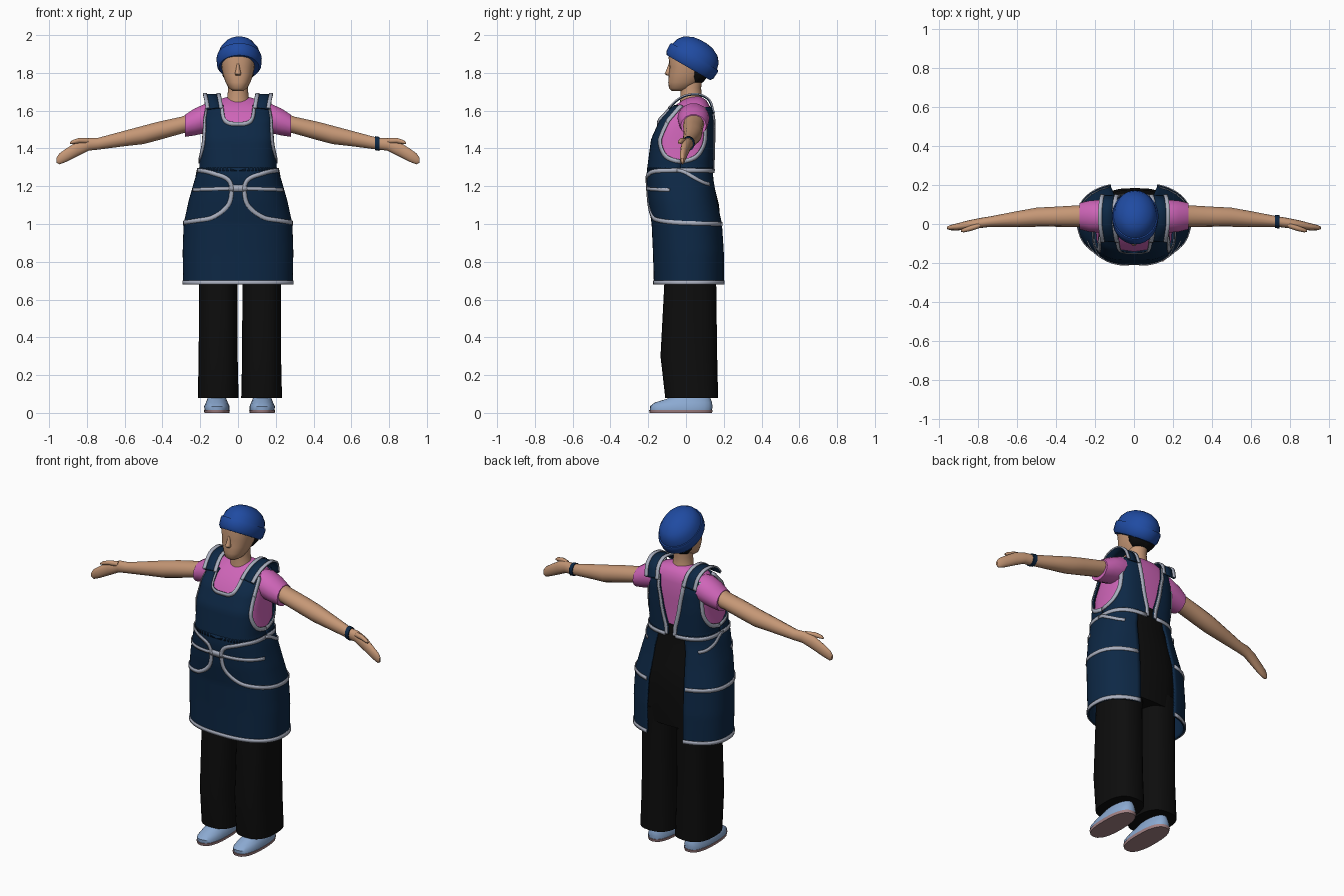
import bpy, bmesh, math
from mathutils import Vector, Matrix

cube = bpy.data.objects.get("Cube")
if cube:
    bpy.data.objects.remove(cube, do_unlink=True)


def material(name, r, g, b):
    m = bpy.data.materials.new(name)
    m.use_nodes = True
    m.diffuse_color = (r, g, b, 1)
    bsdf = m.node_tree.nodes["Principled BSDF"]
    bsdf.inputs["Base Color"].default_value = (r, g, b, 1)
    bsdf.inputs["Roughness"].default_value = 0.8
    return m


NAVY = material("navy_cloth", .004, .021, .06)
TRIM = material("pale_grey_trim", .40, .43, .52)
PINK = material("pink_cloth", .62, .13, .48)
SKIN = material("skin", .56, .31, .18)
BLUE = material("blue_hat", .014, .07, .36)
BLACK = material("black_cloth", .004, .004, .004)
SHOE = material("light_blue_shoe", .26, .40, .64)
SOLE = material("dusty_pink_sole", .38, .23, .24)


def build(name, rows, mat, closed=True, mirror=False, thick=0, shift=0):
    """Skin a grid of point rows; closed rows become capped tubes."""
    bm = bmesh.new()
    grid = [[bm.verts.new(p) for p in row] for row in rows]
    n = len(grid[0])
    for a, b in zip(grid, grid[1:]):
        for j in range(n if closed else n - 1):
            k = (j + 1) % n
            bm.faces.new((a[j], a[k], b[k], b[j]))
    if closed:
        bm.faces.new(grid[0])
        bm.faces.new(grid[-1])
        bmesh.ops.recalc_face_normals(bm, faces=bm.faces)
    me = bpy.data.meshes.new(name)
    bm.to_mesh(me)
    bm.free()
    me.materials.append(mat)
    ob = bpy.data.objects.new(name, me)
    bpy.context.collection.objects.link(ob)
    ob.location.x = shift
    if mirror:
        ob.modifiers.new("mirror", 'MIRROR')
    if thick:
        s = ob.modifiers.new("thickness", 'SOLIDIFY')
        s.thickness, s.offset = thick, -1
    bpy.ops.object.select_all(action='DESELECT')
    bpy.context.view_layer.objects.active = ob
    ob.select_set(True)
    bpy.ops.object.shade_smooth_by_angle(angle=math.radians(50))
    return ob


def power(v, n):
    return math.copysign(abs(v) ** (2 / n), v)


def section(t, z, w, front, back, n=2.3, cx=0):
    """Point on a rounded-box section; t = 0 front, 90 left side, 180 back."""
    t = math.radians(t)
    return Vector((cx + w * power(math.sin(t), n),
                   (front + back) / 2 - (back - front) / 2 * power(math.cos(t), n), z))


def column(name, table, mat, cx=0, count=24, **kw):
    rows = [[section(360 * i / count, *r, cx=cx) for i in range(count)] for r in table]
    return build(name, rows, mat, **kw)


def limb(name, table, mat, count=14, **kw):
    """Tube along x from rows of x, y, z, half depth, half height."""
    rows = [[(x, y + ry * math.cos(math.tau * i / count), z + rz * math.sin(math.tau * i / count))
             for i in range(count)] for x, y, z, ry, rz in table]
    return build(name, rows, mat, mirror=kw.pop("mirror", True), **kw)


def lerp_table(table, z):
    z = min(max(z, table[0][0]), table[-1][0])
    for a, b in zip(table, table[1:]):
        if z <= b[0]:
            f = (z - a[0]) / (b[0] - a[0])
            return [p + (q - p) * f for p, q in zip(a, b)]


# Clothed body: z, half width, front y, back y, squareness
BODY = [(.68, .29, -.17, .21, 2.4), (.85, .293, -.175, .21, 2.4), (1.0, .288, -.182, .20, 2.4),
        (1.12, .262, -.2, .175, 2.4), (1.25, .225, -.21, .15, 2.6), (1.3, .205, -.205, .145, 3),
        (1.45, .198, -.185, .148, 3.5), (1.55, .19, -.14, .148, 3.5), (1.62, .175, -.08, .14, 3),
        (1.655, .13, -.03, .12, 2.6), (1.675, .06, 0, .09, 2)]


def body(t, z, off=0):
    _, w, f, b, n = lerp_table(BODY, z)
    return section(t, z, w + off, f - off, b + off, n)


def smooth_path(pts, steps=6):
    """Catmull-Rom curve through the points."""
    p = [Vector(q) for q in pts]
    p = [2 * p[0] - p[1]] + p + [2 * p[-1] - p[-2]]
    out = []
    for a, b, c, d in zip(p, p[1:], p[2:], p[3:]):
        for i in range(steps):
            u = i / steps
            out.append(.5 * (2 * b + (c - a) * u + (2 * a - 5 * b + 4 * c - d) * u * u
                             + (3 * b - a - 3 * c + d) * u ** 3))
    return out + [p[-2]]


def ribbon(name, pts, normals, width, mat, thick=.005):
    rows = []
    for i, (p, n) in enumerate(zip(pts, normals)):
        tan = pts[min(i + 1, len(pts) - 1)] - pts[max(i - 1, 0)]
        side = tan.cross(n).normalized() * width / 2
        rows.append([p - side, p + side])
    return build(name, rows, mat, closed=False, mirror=True, thick=thick)


def trim(name, path, width=.022):
    """Piping laid on the body along angle, height points."""
    path = smooth_path([(t, z, 0) for t, z in path])
    pts = [body(q.x, q.y, .005) for q in path]
    ribbon(name, pts, [body(q.x, q.y, .02) - p for q, p in zip(path, pts)], width, TRIM)


def panel(name, table, cols=18):
    """Cloth on the body from rows of height, start angle, end angle."""
    lo, hi = table[0][0], table[-1][0]
    count = max(8, round((hi - lo) / .02))
    rows = []
    for i in range(count + 1):
        z, a, b = lerp_table(table, lo + (hi - lo) * i / count)
        rows.append([body(a + (b - a) * j / cols, z) for j in range(cols + 1)])
    build(name, rows, NAVY, closed=False, mirror=True, thick=.009)


# Shirt, sleeves and trousers
build("shirt", [[body(10 * i, z, -.012) for i in range(36)]
                for z in (1.25, 1.35, 1.45, 1.5, 1.55, 1.59, 1.62, 1.64, 1.655, 1.675)], PINK)
limb("sleeves", [(.10, .04, 1.56, .08, .075), (.17, .04, 1.56, .085, .08),
                 (.23, .04, 1.54, .08, .073), (.28, .04, 1.52, .068, .06)], PINK)
column("trouser_legs", [(.08, .108, -.11, .17, 2.6), (.3, .103, -.135, .165, 2.6),
                        (.68, .102, -.115, .16, 2.6), (.82, .105, -.11, .165, 2.6)],
       BLACK, cx=.115, mirror=True, shift=.01)
column("trouser_seat", [(.74, .21, -.11, .165, 3), (.95, .22, -.13, .185, 2.6),
                        (1.1, .21, -.14, .175, 2.6), (1.22, .19, -.15, .145, 2.6),
                        (1.34, .16, -.14, .142, 3)], BLACK, shift=.005)

# Apron cloth
panel("apron_skirt", [(.68, 0, 160), (1.0, 0, 160), (1.2, 0, 160), (1.3, 0, 164)], 32)
BIB = [(1.28, 0, 90), (1.33, 0, 90), (1.36, 0, 72), (1.42, 0, 59), (1.48, 0, 57), (1.53, 0, 59),
       (1.54, 7, 60), (1.56, 13, 61), (1.63, 20, 65)]
BACK = [(1.28, 90, 179), (1.33, 90, 179), (1.36, 108, 178), (1.42, 121, 176), (1.48, 123, 174),
        (1.55, 121, 170), (1.62, 116, 163)]
panel("apron_bib", BIB)
panel("apron_back", BACK)

# Shoulder straps with piped edges
STRAP = [(.125, -.09, 1.615), (.132, -.05, 1.655), (.138, .0, 1.682), (.138, .07, 1.687),
         (.132, .125, 1.655), (.125, .148, 1.59)]


def strap(name, dx, width, mat, lift=0):
    pts = smooth_path([(x + dx, y, z) for x, y, z in STRAP])
    normals = [Vector((0, p.y - .03, p.z - 1.56)).normalized() for p in pts]
    ribbon(name, [p + n * lift for p, n in zip(pts, normals)], normals, width, mat, .008)


strap("shoulder_straps", 0, .085, NAVY)
strap("strap_inner_piping", -.036, .02, TRIM, .005)
strap("strap_outer_piping", .036, .02, TRIM, .005)

# Apron piping
trim("neckline_piping", [(0, 1.53), (4, 1.532), (9, 1.545), (14, 1.57), (20, 1.62)])
trim("armhole_front_piping", [(r[2], r[0]) for r in BIB[1:]])
trim("armhole_back_piping", [(r[1], r[0]) for r in BACK[1:]])
trim("back_opening_piping", [(r[2] - 2, r[0]) for r in BACK])
trim("waist_and_pocket_piping", [(90, 1.285), (50, 1.28), (27, 1.265), (10, 1.24), (5, 1.19),
                                 (8, 1.1), (22, 1.04), (42, 1.02), (90, 1.005), (158, 1.0)])
trim("waist_tie", [(0, 1.19), (6, 1.188), (30, 1.185), (74, 1.18)], .018)
trim("tie_knot", [(0, 1.19), (3, 1.19), (7, 1.195)], .035)
trim("side_tie", [(88, 1.285), (105, 1.25), (125, 1.22), (140, 1.21)], .018)
trim("back_waist_piping", [(90, 1.285), (130, 1.283), (176, 1.28)])
trim("hem_piping", [(0, .69), (40, .69), (80, .69), (120, .69), (160, .69)])

# Head, neck and hair
column("neck", [(1.62, .075, -.035, .10, 2), (1.66, .058, -.03, .085, 2),
                (1.72, .052, -.03, .08, 2), (1.8, .055, -.03, .09, 2)], SKIN)
column("head", [(1.705, .028, -.075, -.01, 2), (1.718, .048, -.09, .03, 2.2),
                (1.75, .066, -.094, .075, 2.2), (1.79, .08, -.092, .10, 2.3),
                (1.83, .087, -.087, .115, 2.3), (1.88, .092, -.092, .12, 2.3),
                (1.93, .085, -.08, .12, 2.2), (1.96, .05, -.04, .09, 2)], SKIN)
column("nose", [(1.785, .012, -.10, -.07, 2), (1.795, .018, -.113, -.07, 2),
                (1.82, .011, -.102, -.07, 2), (1.85, .007, -.091, -.07, 2)], SKIN, count=10)
column("nape_hair", [(1.75, .055, .03, .09, 2), (1.78, .08, .02, .115, 2.2),
                     (1.85, .095, .01, .13, 2.2)], BLACK)

# Rolled-brim hat, tipped back
hat = column("hat", [(-.045, .106, -.132, .132, 2), (-.03, .117, -.144, .144, 2),
                     (.01, .12, -.147, .147, 2), (.022, .117, -.143, .143, 2),
                     (.022, .112, -.136, .136, 2), (.055, .104, -.128, .128, 2),
                     (.085, .082, -.104, .104, 2), (.108, .045, -.06, .06, 2),
                     (.114, .015, -.02, .02, 2)], BLUE, count=28)
hat.data.transform(Matrix.Translation((.006, .035, 1.867)) @ Matrix.Rotation(math.radians(-30), 4, 'X'))

# Arms, thumbs and wrist band
limb("arms", [(.18, .045, 1.56, .055, .055), (.3, .04, 1.523, .055, .046),
              (.42, .037, 1.493, .051, .05), (.5, .035, 1.472, .049, .05),
              (.6, .025, 1.453, .041, .042), (.74, .012, 1.425, .027, .032),
              (.79, .005, 1.422, .026, .034), (.85, -.005, 1.398, .024, .04),
              (.91, -.015, 1.364, .018, .036), (.945, -.019, 1.345, .013, .03),
              (.96, -.02, 1.338, .006, .015)], SKIN)
limb("thumbs", [(.79, -.005, 1.44, .015, .016), (.84, -.022, 1.442, .014, .014),
                (.875, -.032, 1.434, .011, .011), (.89, -.035, 1.428, .005, .005)], SKIN, count=8)
limb("wrist_band", [(.725, .013, 1.428, .034, .038), (.748, .011, 1.424, .034, .038)],
     NAVY, mirror=False)

# Shoes
column("shoe_uppers", [(.012, .066, -.19, .138, 2.5), (.035, .067, -.192, .14, 2.5),
                       (.055, .058, -.165, .138, 2.3), (.075, .05, -.10, .13, 2.2),
                       (.1, .042, -.06, .12, 2)], SHOE, cx=.12, mirror=True, shift=.008)
column("shoe_soles", [(0, .066, -.192, .138, 2.5), (.016, .069, -.196, .142, 2.5)],
       SOLE, cx=.12, mirror=True, shift=.008)
